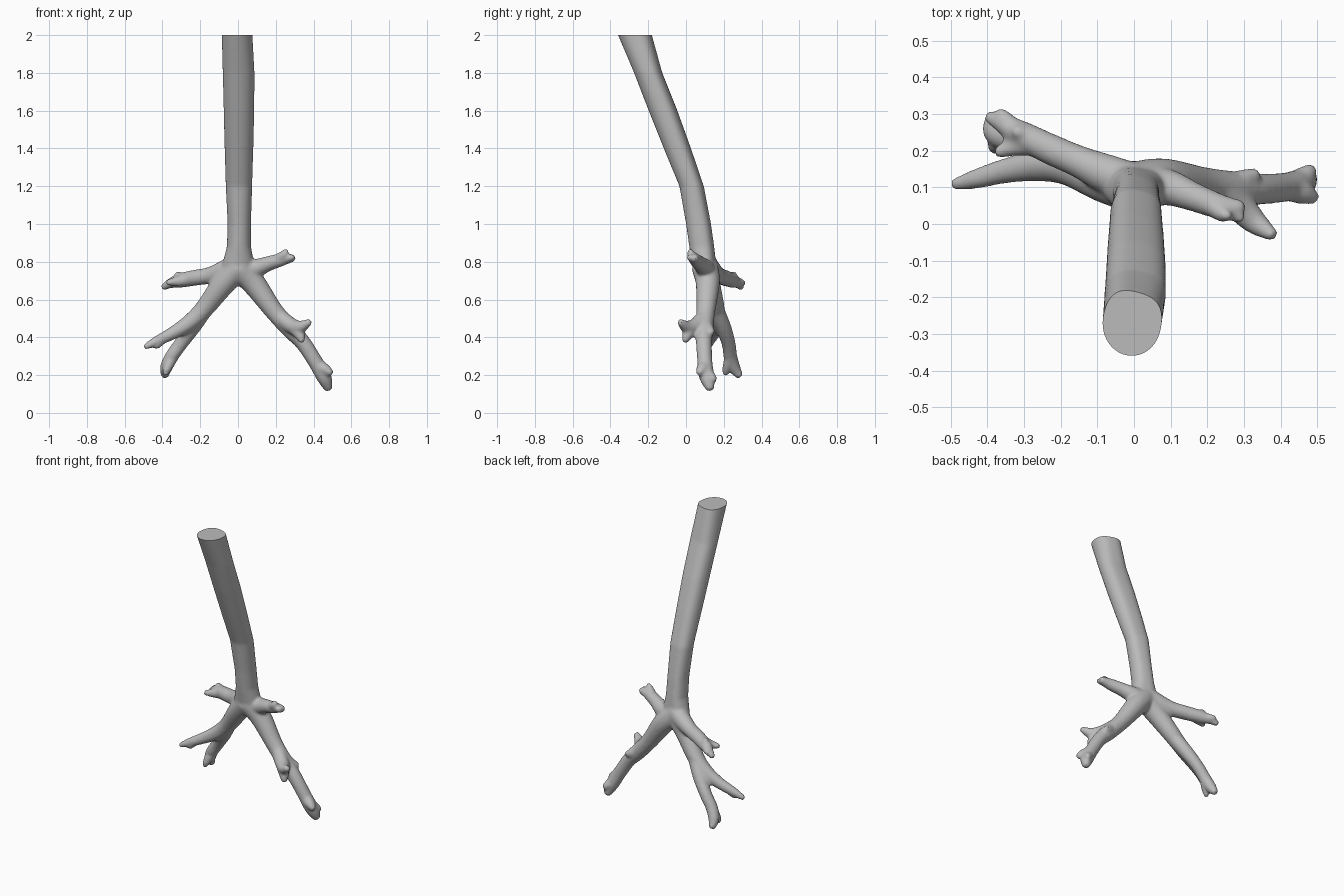
import bpy, bmesh
from math import cos, sin, pi, radians
from mathutils import Vector

cube = bpy.data.objects.get("Cube")
if cube:
    bpy.data.objects.remove(cube, do_unlink=True)

grey = bpy.data.materials.new("soft grey")
grey.use_nodes = True
grey.diffuse_color = (0.5, 0.5, 0.5, 1)
grey.node_tree.nodes["Principled BSDF"].inputs["Base Color"].default_value = (0.5, 0.5, 0.5, 1)

bm = bmesh.new()
SIDES = 28


def loft(rings):
    """Skin a list of point rings and cap both ends."""
    rows = [[bm.verts.new(p) for p in ring] for ring in rings]
    for a, b in zip(rows, rows[1:]):
        for i in range(len(a)):
            j = (i + 1) % len(a)
            bm.faces.new((a[i], a[j], b[j], b[i]))
    bm.faces.new(rows[0][::-1])
    bm.faces.new(rows[-1])


def spline(keys, steps=6):
    """Catmull-Rom through (x, y, z, radius) keys."""
    keys = [Vector(k) for k in keys]
    pts = [keys[0]] + keys + [keys[-1]]
    out = []
    for a, b, c, d in zip(pts, pts[1:], pts[2:], pts[3:]):
        for s in range(steps):
            t = s / steps
            out.append(0.5 * (2 * b + (c - a) * t + (2 * a - 5 * b + 4 * c - d) * t**2
                              + (3 * b - a - 3 * c + d) * t**3))
    return out + [keys[-1]]


def branch(*keys):
    """Tapered tube with a rounded tip."""
    pts = spline(keys)
    rings = []
    for i, p in enumerate(pts):
        tangent = (pts[min(i + 1, len(pts) - 1)] - pts[max(i - 1, 0)]).xyz.normalized()
        u = tangent.cross(Vector((0, 1, 0))).normalized()
        v = tangent.cross(u)
        rings.append([p.xyz + p.w * (u * cos(2 * pi * k / SIDES) + v * sin(2 * pi * k / SIDES))
                      for k in range(SIDES)])
    end = pts[-1]
    for f in (0.5, 0.85):
        shrink = (1 - f * f) ** 0.5
        rings.append([end.xyz + (q - end.xyz) * shrink + tangent * end.w * f * 0.6
                      for q in rings[len(pts) - 1]])
    loft(rings)


# Trunk: level sections (height, centre x, front y, back y, half width), flatter at the back
sections = [(2.06, -.008, -.385, -.2, .08), (2.0, -.006, -.36, -.18, .08),
            (1.8, .002, -.275, -.125, .083), (1.6, .004, -.198, -.045, .08),
            (1.4, .004, -.118, .027, .075), (1.2, .004, -.035, .095, .069),
            (1.0, .006, .0, .133, .061), (.88, .004, .017, .15, .063),
            (.78, 0, .035, .16, .085), (.70, 0, .055, .15, .07)]
rings = []
tilt = radians(-14)
for z, cx, front, back, half in sections:
    ring = []
    for k in range(40):
        a = 2 * pi * k / 40
        x, y = cos(a), sin(a)
        if y > 0:
            x = abs(x) ** 0.75 * (1 if x > 0 else -1)
            y = y ** 0.75 * 0.96
        x, y = x * cos(tilt) - y * sin(tilt), x * sin(tilt) + y * cos(tilt)
        ring.append((cx + x * half, (front + back) / 2 + y * (back - front) / 2, z))
    rings.append(ring)
loft(rings)

# Left lower limb and its offshoots
branch((0, .1, .77, .07), (.08, .115, .69, .064), (.19, .105, .54, .05), (.28, .095, .44, .048),
       (.345, .095, .37, .042), (.41, .1, .27, .04), (.455, .11, .19, .04), (.478, .128, .13, .024))
branch((.42, .1, .25, .036), (.46, .085, .23, .032), (.492, .07, .212, .018))
branch((.45, .115, .2, .036), (.475, .14, .185, .024), (.482, .147, .17, .016))
branch((.22, .1, .51, .042), (.285, .05, .46, .042), (.33, .005, .455, .034), (.378, -.03, .482, .018))
branch((.29, .04, .46, .036), (.325, .01, .415, .03), (.338, -.005, .38, .017))
branch((.27, .1, .46, .04), (.31, .125, .435, .028), (.335, .138, .43, .016))

# Left upper limb
branch((.0, .1, .76, .06), (.09, .1, .765, .05), (.16, .075, .79, .04), (.23, .05, .81, .034),
       (.293, .045, .82, .02))
branch((.2, .06, .805, .03), (.24, .03, .835, .025), (.255, .022, .862, .013))
branch((.23, .05, .81, .03), (.275, .025, .82, .02), (.295, .015, .825, .013))

# Right lower limb and its rear offshoot
branch((0, .1, .77, .07), (-.08, .12, .68, .062), (-.18, .155, .55, .05), (-.26, .16, .475, .044),
       (-.35, .145, .42, .034), (-.43, .123, .38, .027), (-.49, .108, .35, .016))
branch((-.4, .13, .39, .026), (-.43, .12, .355, .018), (-.44, .115, .35, .012))
branch((-.17, .15, .56, .045), (-.235, .195, .46, .042), (-.3, .225, .37, .037),
       (-.35, .235, .3, .036), (-.38, .255, .24, .033), (-.387, .283, .198, .021))
branch((-.35, .235, .29, .032), (-.375, .215, .235, .024), (-.385, .208, .205, .015))

# Right upper limb
branch((0, .11, .79, .055), (-.07, .135, .755, .054), (-.15, .17, .728, .044),
       (-.23, .205, .715, .042), (-.31, .245, .7, .038), (-.36, .275, .685, .026),
       (-.395, .292, .665, .018))
branch((-.27, .22, .705, .034), (-.33, .21, .695, .026), (-.372, .195, .69, .016))
branch((-.29, .235, .705, .032), (-.315, .25, .73, .022), (-.322, .252, .743, .013))
branch((-.33, .26, .695, .028), (-.355, .29, .69, .022), (-.37, .305, .685, .014))

bmesh.ops.recalc_face_normals(bm, faces=bm.faces)
mesh = bpy.data.meshes.new("branching_tube")
bm.to_mesh(mesh)
bm.free()
tube = bpy.data.objects.new("branching_tube", mesh)
bpy.context.collection.objects.link(tube)

# Fuse everything into one soft skin
remesh = tube.modifiers.new("fuse", 'REMESH')
remesh.mode = 'VOXEL'
remesh.voxel_size = 0.008
soften = tube.modifiers.new("soften", 'SMOOTH')
soften.factor = 0.5
soften.iterations = 9
fused = bpy.data.meshes.new_from_object(tube.evaluated_get(bpy.context.evaluated_depsgraph_get()))
tube.modifiers.clear()
tube.data = fused

# Flat cut across the top of the trunk
bm = bmesh.new()
bm.from_mesh(fused)
cut = bmesh.ops.bisect_plane(bm, geom=bm.verts[:] + bm.edges[:] + bm.faces[:],
                             plane_co=(0, 0, 2), plane_no=(0, 0, 1), clear_outer=True)
rim = [e for e in cut["geom_cut"] if isinstance(e, bmesh.types.BMEdge)]
bmesh.ops.contextual_create(bm, geom=rim)
bm.to_mesh(fused)
bm.free()
fused.materials.clear()
fused.materials.append(grey)

bpy.ops.object.select_all(action='DESELECT')
tube.select_set(True)
bpy.context.view_layer.objects.active = tube
bpy.ops.object.shade_smooth_by_angle(angle=radians(40))
